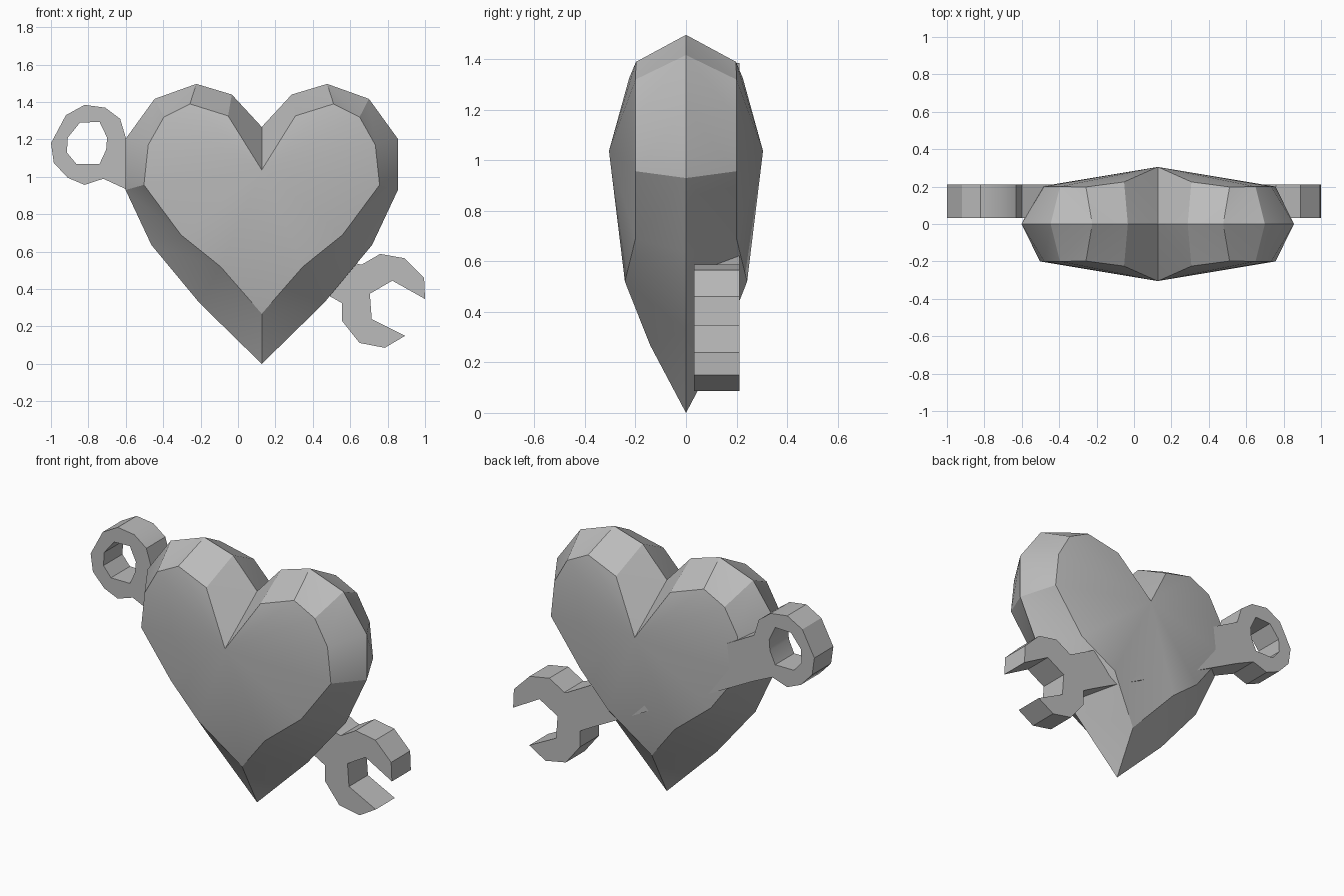
import bpy
import bmesh
import math

if "Cube" in bpy.data.objects:
    bpy.data.objects.remove(bpy.data.objects["Cube"], do_unlink=True)

CENTRE_X = 0.127

grey = bpy.data.materials.new("plain_grey")
grey.use_nodes = True
grey.diffuse_color = (0.5, 0.5, 0.5, 1)
grey.node_tree.nodes["Principled BSDF"].inputs["Base Color"].default_value = (0.5, 0.5, 0.5, 1)


def finish(obj):
    obj.data.materials.clear()
    obj.data.materials.append(grey)
    bpy.ops.object.select_all(action="DESELECT")
    obj.select_set(True)
    bpy.context.view_layer.objects.active = obj
    bpy.ops.object.shade_smooth_by_angle(angle=math.radians(30))


# Faceted heart: half outline (x, z) and the raised rim (x, depth, z)
outline = [(0, 1.267), (.16, 1.44), (.35, 1.497), (.573, 1.417), (.728, 1.203),
           (.728, .93), (.59, .636), (.333, .326), (0, 0)]
apex = (0, .305, 1.037)
rim = [apex, (.18, .225, 1.326), (.384, .198, 1.39), (.523, .2, 1.32), (.607, .2, 1.171),
       (.63, .2, .957), (.432, .2, .69), (.22, .242, .52), (0, .142, .268)]

bm = bmesh.new()
for side in (1, -1):
    for face in (1, -1):
        outer = [bm.verts.new((CENTRE_X + side * x, 0, z)) for x, z in outline]
        inner = [bm.verts.new((CENTRE_X + side * x, face * y, z)) for x, y, z in rim]
        for i in range(len(outer) - 1):
            # bevelled side panel
            bm.faces.new((outer[i], outer[i + 1], inner[i + 1]))
            bm.faces.new((outer[i], inner[i + 1], inner[i]))
            # fan facet up to the apex
            if i > 0:
                bm.faces.new((inner[0], inner[i], inner[i + 1]))
bmesh.ops.remove_doubles(bm, verts=bm.verts, dist=0.0005)
bmesh.ops.recalc_face_normals(bm, faces=bm.faces)
mesh = bpy.data.meshes.new("heart")
bm.to_mesh(mesh)
bm.free()
heart = bpy.data.objects.new("heart", mesh)
bpy.context.collection.objects.link(heart)
finish(heart)

# Wrench: flat profile with a ring hole, extruded, running through the heart
ring_top = [(-1, 1.18), (-.92, 1.33), (-.82, 1.385), (-.71, 1.37), (-.63, 1.31), (-.6, 1.21)]
jaw = [(.64, .535), (.66, .53), (.76, .588), (.89, .565), (.995, .46), (1, .347),
       (.825, .445), (.705, .375), (.715, .24), (.893, .15), (.785, .086),
       (.65, .112), (.556, .23), (.556, .325), (.487, .364)]
ring_bottom = [(-.59, .93), (-.72, .99), (-.82, .957), (-.91, .995), (-.985, 1.075)]
hole = [(-.91, 1.21), (-.845, 1.29), (-.74, 1.294), (-.7, 1.21),
        (-.705, 1.145), (-.74, 1.07), (-.865, 1.07), (-.915, 1.13)]

curve = bpy.data.curves.new("wrench_profile", "CURVE")
curve.dimensions = "2D"
curve.fill_mode = "BOTH"
curve.extrude = 0.09
for loop in (ring_top + jaw + ring_bottom, hole):
    spline = curve.splines.new("POLY")
    spline.points.add(len(loop) - 1)
    for point, (x, z) in zip(spline.points, loop):
        point.co = (x, z, 0, 1)
    spline.use_cyclic_u = True
wrench = bpy.data.objects.new("wrench", curve)
bpy.context.collection.objects.link(wrench)
wrench.rotation_euler.x = math.pi / 2
wrench.location.y = 0.121
bpy.ops.object.select_all(action="DESELECT")
wrench.select_set(True)
bpy.context.view_layer.objects.active = wrench
bpy.ops.object.convert(target="MESH")
wrench = bpy.context.view_layer.objects.active

# Weld caps to walls
bm = bmesh.new()
bm.from_mesh(wrench.data)
bmesh.ops.remove_doubles(bm, verts=bm.verts, dist=0.0005)
bmesh.ops.recalc_face_normals(bm, faces=bm.faces)
bm.to_mesh(wrench.data)
bm.free()
finish(wrench)
